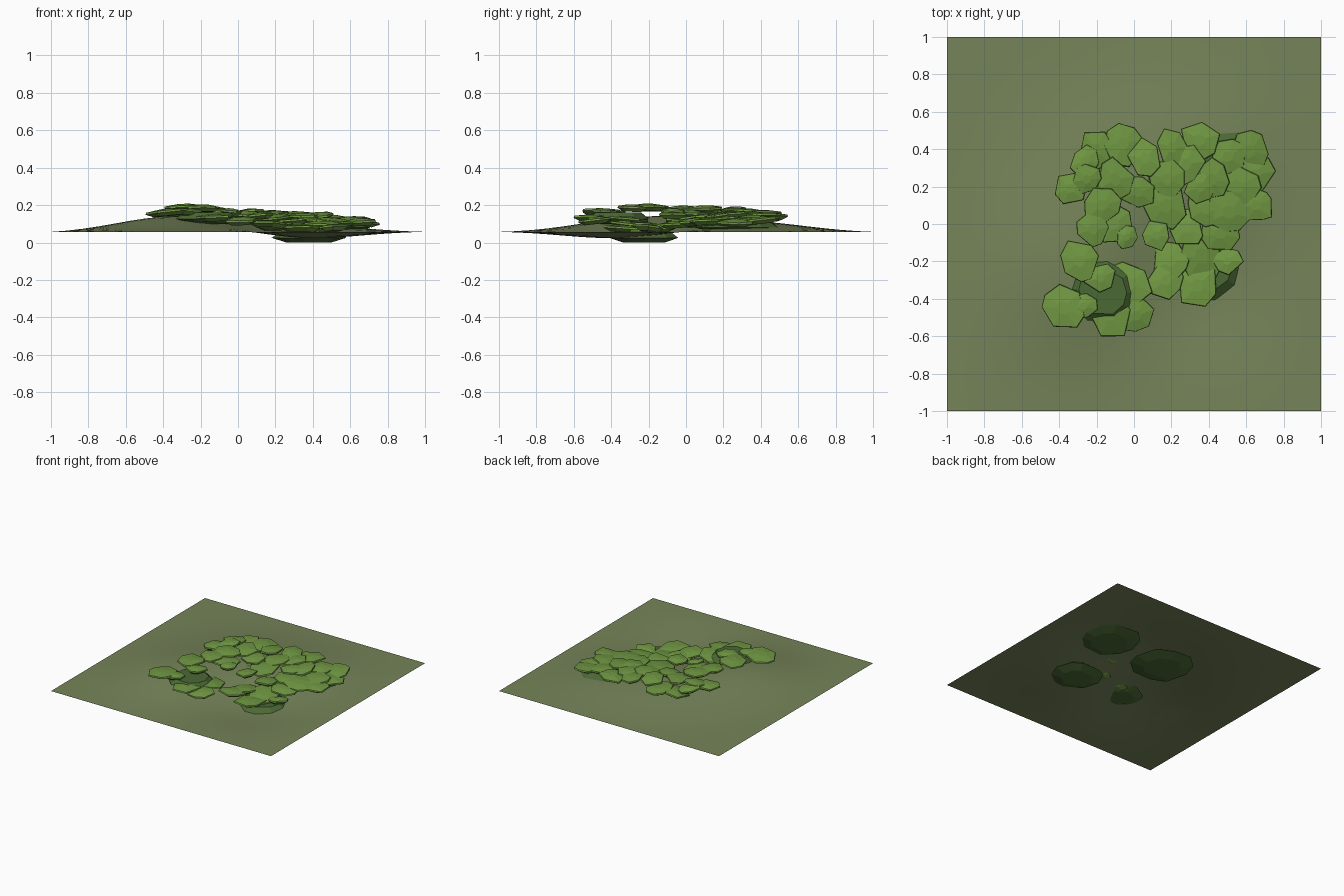
import bpy, bmesh, math, random
from mathutils import Matrix, Vector

if "Cube" in bpy.data.objects:
    bpy.data.objects.remove(bpy.data.objects["Cube"])
random.seed(4)

def material(name, col):
    m = bpy.data.materials.new(name)
    m.diffuse_color = (*col, 1)
    m.use_nodes = True
    m.node_tree.nodes["Principled BSDF"].inputs["Base Color"].default_value = m.diffuse_color
    return m

def finish(bm, name, mat):
    me = bpy.data.meshes.new(name)
    bm.normal_update()
    bm.to_mesh(me)
    bm.free()
    ob = bpy.data.objects.new(name, me)
    bpy.context.collection.objects.link(ob)
    me.materials.append(mat)
    return ob

def bump(x, y, cx, cy, s, a):
    return a * math.exp(-((x - cx) ** 2 + (y - cy) ** 2) / (2 * s * s))

def ground_z(x, y):
    h = (bump(x, y, -.42, -.3, .38, .10) + bump(x, y, .4, -.4, .35, -.065)
         + bump(x, y, .4, .4, .4, .055) + bump(x, y, -.2, .4, .35, .03))
    return .057 + h * (1 - x * x) * (1 - y * y)

def rings(bm, levels, n, mtx, wobble):
    """Stacked irregular rings (radius, height), capped at both ends."""
    prof = [(2 * math.pi * (i + random.uniform(-.25, .25)) / n,
             random.uniform(1 - wobble, 1 + wobble)) for i in range(n)]
    loops = [[bm.verts.new(mtx @ Vector((r * k * math.cos(a), r * k * math.sin(a), z)))
              for a, k in prof] for r, z in levels]
    for lo, hi in zip(loops, loops[1:]):
        for i in range(n):
            j = (i + 1) % n
            bm.faces.new((lo[i], lo[j], hi[j], hi[i]))
    bm.faces.new(loops[0][::-1])
    bm.faces.new(loops[-1])

leaf_mat = material("leaf green", (.16, .31, .055))
dark_mat = material("deep green", (.07, .14, .035))
soil_mat = material("moss ground", (.18, .23, .10))

# Undulating ground sheet
bm = bmesh.new()
bmesh.ops.create_grid(bm, x_segments=24, y_segments=24, size=1)
for v in bm.verts:
    v.co.z = ground_z(v.co.x, v.co.y)
ground = finish(bm, "ground", soil_mat)
for p in ground.data.polygons:
    p.use_smooth = True

# Thin dark mounds under the leaf clusters
bm = bmesh.new()
for x, y, r, z in [(.48, .28, .24, .055), (-.08, .24, .24, .057),
                   (.38, -.22, .2, .0), (-.17, -.36, .17, .10)]:
    rings(bm, [(r * .6, z), (r, z + .025), (r * .75, z + .06)], 10,
          Matrix.Translation((x, y, 0)), .06)
finish(bm, "mounds", dark_mat)

# Overlapping leaf pads: x, y, radius
pads = [
    (-.06, .43, .11), (.35, .45, .11), (.62, .39, .11), (.64, .26, .11),
    (.65, .1, .09), (-.2, .40, .1), (-.26, .34, .08), (-.25, .24, .08),
    (-.34, .19, .09), (-.17, .1, .1), (-.22, -.03, .09), (-.11, .0, .1),
    (-.04, -.07, .06), (-.1, .24, .11), (.06, .35, .1), (.02, .17, .09),
    (.17, .1, .12), (.18, .24, .1), (.2, .41, .09), (.28, .32, .1),
    (.42, .24, .1), (.36, .2, .09), (.5, .36, .1), (.55, .2, .12),
    (.51, .06, .12), (.38, .08, .1), (.28, -.02, .1), (.12, -.06, .08),
    (.2, -.2, .1), (.17, -.30, .1), (.34, -.33, .12), (.36, -.17, .13),
    (.5, -.2, .08), (.46, -.05, .1), (-.29, -.2, .11), (-.18, -.29, .08),
    (-.03, -.32, .12), (-.38, -.45, .12), (-.27, -.44, .07),
    (-.13, -.48, .12), (.01, -.49, .09)]
bm = bmesh.new()
for x, y, r in pads:
    z = ground_z(x, y) + random.uniform(.032, .052) + (.012 if r < .09 else 0)
    mtx = (Matrix.Translation((x, y, z))
           @ Matrix.Rotation(random.uniform(-.12, .12), 4, 'X')
           @ Matrix.Rotation(random.uniform(-.12, .12), 4, 'Y')
           @ Matrix.Rotation(random.uniform(0, 6.28), 4, 'Z')
           @ Matrix.Diagonal((1.1, .95, 1, 1)))
    rings(bm, [(r * .65, -.022), (r, -.004), (r * .97, .006), (r * .3, .016)],
          random.choice((6, 7, 7, 8)), mtx, .1)
finish(bm, "leaf_pads", leaf_mat)
